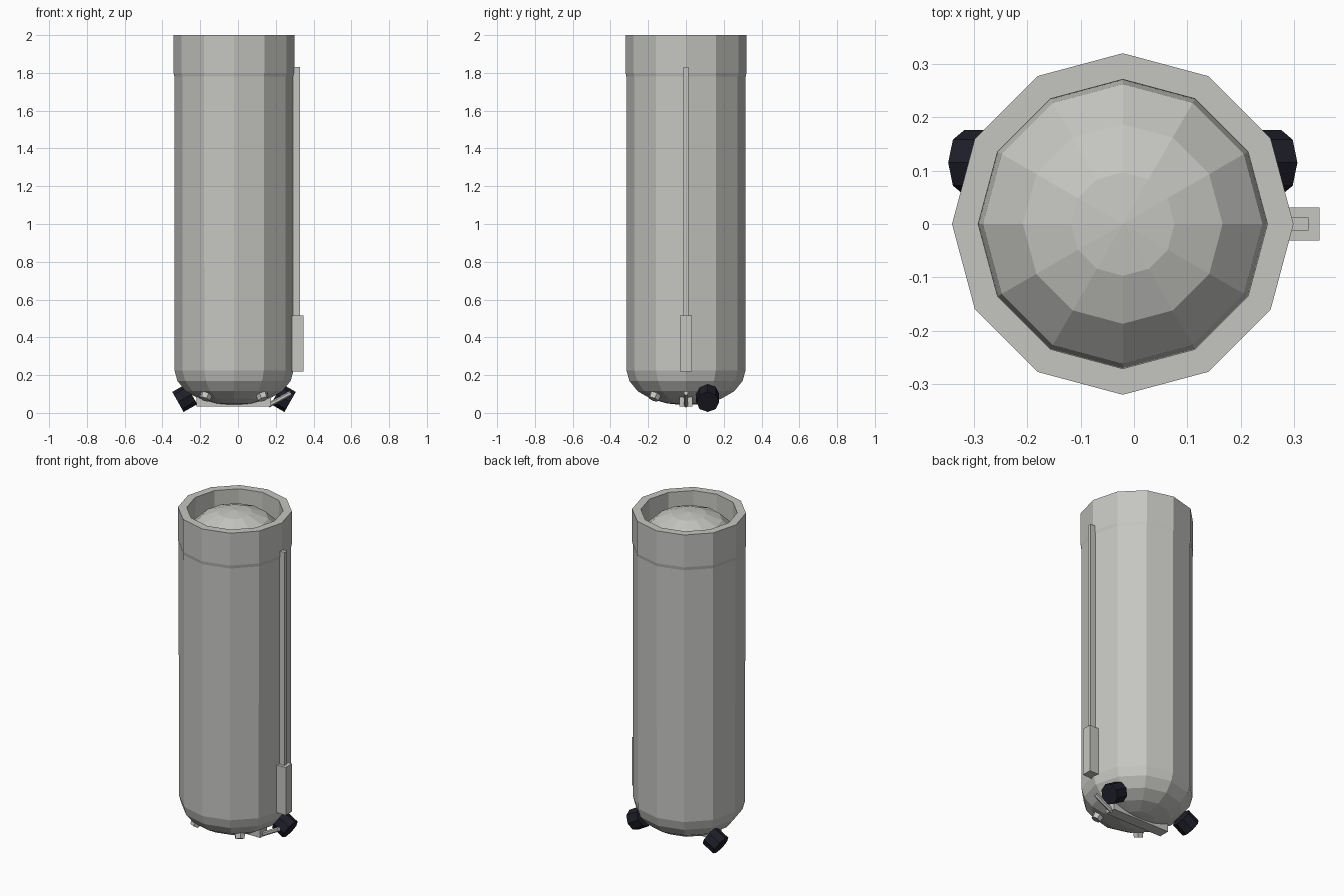
import bpy, bmesh, math
from mathutils import Vector

cube = bpy.data.objects.get("Cube")
if cube:
    bpy.data.objects.remove(cube, do_unlink=True)

CX = -0.021  # axis of the tank


def material(name, rgb):
    m = bpy.data.materials.new(name)
    m.use_nodes = True
    color = (*rgb, 1)
    m.diffuse_color = color
    bsdf = m.node_tree.nodes["Principled BSDF"]
    bsdf.inputs["Base Color"].default_value = color
    bsdf.inputs["Roughness"].default_value = 0.8
    return m


grey = material("light_grey", (0.56, 0.56, 0.535))
dark = material("dark_navy", (0.013, 0.013, 0.022))


def finish(name, bm, mat):
    bmesh.ops.recalc_face_normals(bm, faces=bm.faces)
    mesh = bpy.data.meshes.new(name)
    bm.to_mesh(mesh)
    bm.free()
    mesh.materials.append(mat)
    obj = bpy.data.objects.new(name, mesh)
    bpy.context.collection.objects.link(obj)
    return obj


def lathe(name, profile, sides, mat):
    bm = bmesh.new()
    verts = [bm.verts.new((r, 0, z)) for r, z in profile]
    edges = [bm.edges.new(pair) for pair in zip(verts, verts[1:])]
    bmesh.ops.spin(bm, geom=verts + edges, cent=(0, 0, 0), axis=(0, 0, 1),
                   angle=math.tau, steps=sides, use_duplicate=False)
    bmesh.ops.remove_doubles(bm, verts=bm.verts, dist=0.0005)
    obj = finish(name, bm, mat)
    obj.location.x = CX
    return obj


def box(name, low, high, mat):
    bm = bmesh.new()
    bmesh.ops.create_cube(bm, size=1)
    low, high = Vector(low), Vector(high)
    bmesh.ops.scale(bm, vec=high - low, verts=bm.verts)
    bmesh.ops.translate(bm, vec=(low + high) / 2, verts=bm.verts)
    return finish(name, bm, mat)


def rod(name, start, end, radius, sides, mat, tip=None):
    start, end = Vector(start), Vector(end)
    axis = end - start
    bm = bmesh.new()
    bmesh.ops.create_cone(bm, cap_ends=True, segments=sides, radius1=radius,
                          radius2=tip or radius, depth=axis.length)
    obj = finish(name, bm, mat)
    obj.rotation_mode = 'QUATERNION'
    obj.rotation_quaternion = axis.to_track_quat('Z', 'Y')
    obj.location = (start + end) / 2
    return obj


# Tank shell with rounded base, open lip and recessed upper dome
lathe("tank_shell", [
    (0, 0.04), (0.10, 0.05), (0.187, 0.075), (0.256, 0.115), (0.30, 0.17),
    (0.315, 0.225), (0.316, 1.78), (0.32, 1.80), (0.32, 2.0), (0.271, 2.0),
    (0.27, 1.84)], 12, grey)
lathe("upper_dome", [
    (0.27, 1.84), (0.262, 1.877), (0.187, 1.95), (0.097, 1.984), (0, 1.995)],
    12, grey)

# Side conduit and its lower housing
box("conduit", (0.28, -0.012, 0.5), (0.327, 0.012, 1.83), grey)
box("conduit_housing", (0.282, -0.031, 0.22), (0.348, 0.031, 0.515), grey)

# Thrust beam under the base, with a slanted feed pipe
box("base_beam", (-0.22, -0.034, 0.035), (0.175, 0.034, 0.085), grey)
rod("feed_pipe", (0.16, 0, 0.04), (0.28, 0, 0.105), 0.013, 6, grey)

# Paired parts: splayed nozzles at the back, bolt pads at the front
for side, label in ((1, "left"), (-1, "right")):
    rod("nozzle_" + label, (CX + side * 0.225, 0.115, 0.099),
        (CX + side * 0.297, 0.115, 0.058), 0.061, 8, dark)
    rod("bolt_pad_" + label, (CX + side * 0.14, -0.155, 0.115),
        (CX + side * 0.155, -0.172, 0.072), 0.036, 6, grey, tip=0.028)
